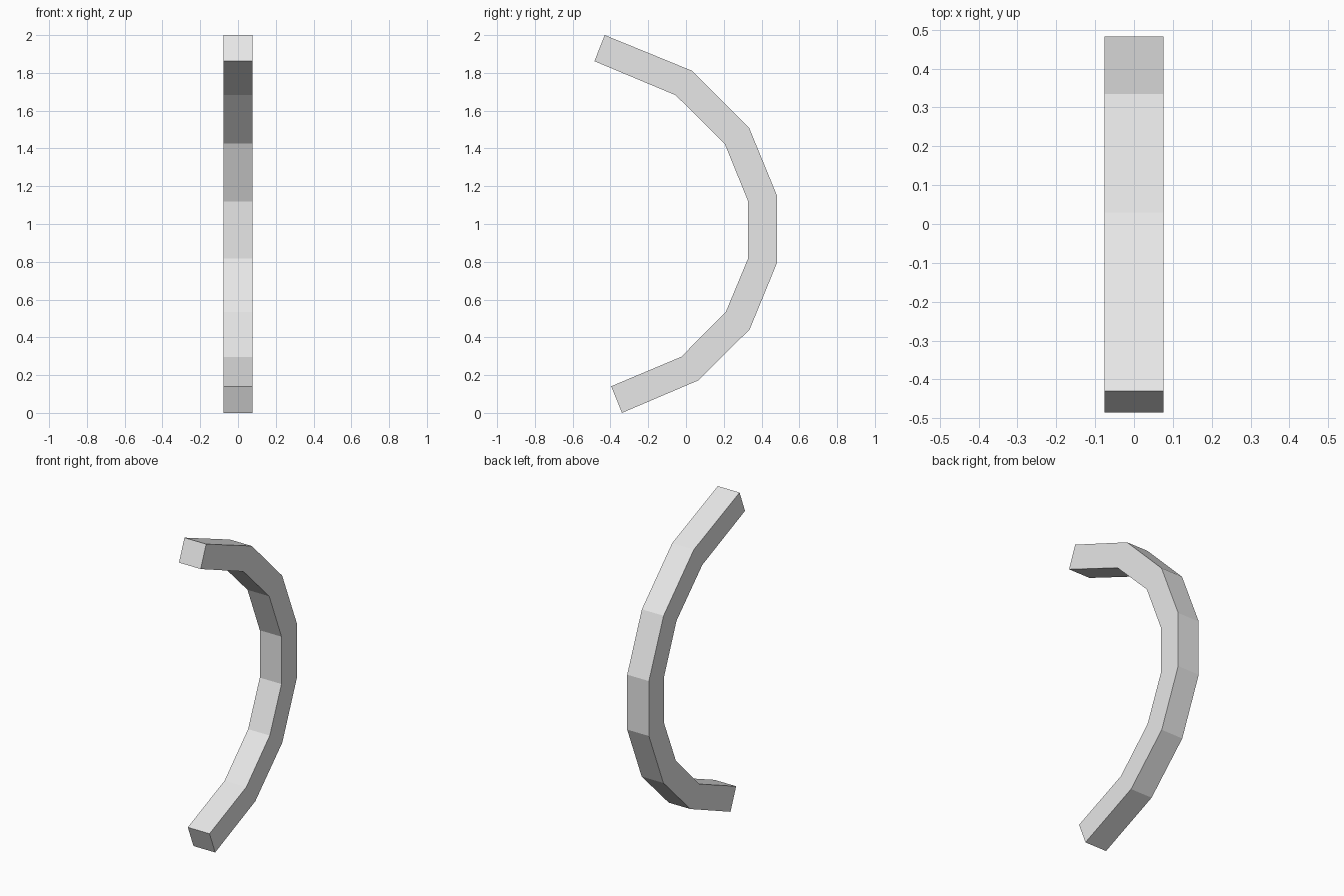
import bpy, bmesh

if "Cube" in bpy.data.objects:
    bpy.data.objects.remove(bpy.data.objects["Cube"])

HALF_WIDTH = 0.0765

# Side profile stations from top to bottom: (outer y, z), (inner y, z)
STATIONS = [
    ((-0.430, 2.000), (-0.485, 1.862)),
    ((0.030, 1.812), (-0.055, 1.682)),
    ((0.335, 1.507), (0.205, 1.425)),
    ((0.483, 1.147), (0.329, 1.120)),
    ((0.483, 0.797), (0.329, 0.818)),
    ((0.337, 0.442), (0.211, 0.535)),
    ((0.065, 0.172), (-0.025, 0.297)),
    ((-0.339, 0.000), (-0.396, 0.141)),
]

grey = bpy.data.materials.new("light_grey")
grey.diffuse_color = (0.8, 0.8, 0.8, 1)
grey.use_nodes = True
grey.node_tree.nodes["Principled BSDF"].inputs["Base Color"].default_value = grey.diffuse_color

# Curved bar: one rectangular ring per station, joined by flat faces
bm = bmesh.new()
rings = []
for outer, inner in STATIONS:
    corners = [(-HALF_WIDTH, *outer), (HALF_WIDTH, *outer),
               (HALF_WIDTH, *inner), (-HALF_WIDTH, *inner)]
    rings.append([bm.verts.new(c) for c in corners])
for a, b in zip(rings, rings[1:]):
    for i in range(4):
        j = (i + 1) % 4
        bm.faces.new((a[i], a[j], b[j], b[i]))

# End caps
bm.faces.new(rings[0])
bm.faces.new(rings[-1])
bmesh.ops.recalc_face_normals(bm, faces=bm.faces)

mesh = bpy.data.meshes.new("curved_bar")
bm.to_mesh(mesh)
bm.free()
mesh.materials.append(grey)
bar = bpy.data.objects.new("curved_bar", mesh)
bpy.context.collection.objects.link(bar)
